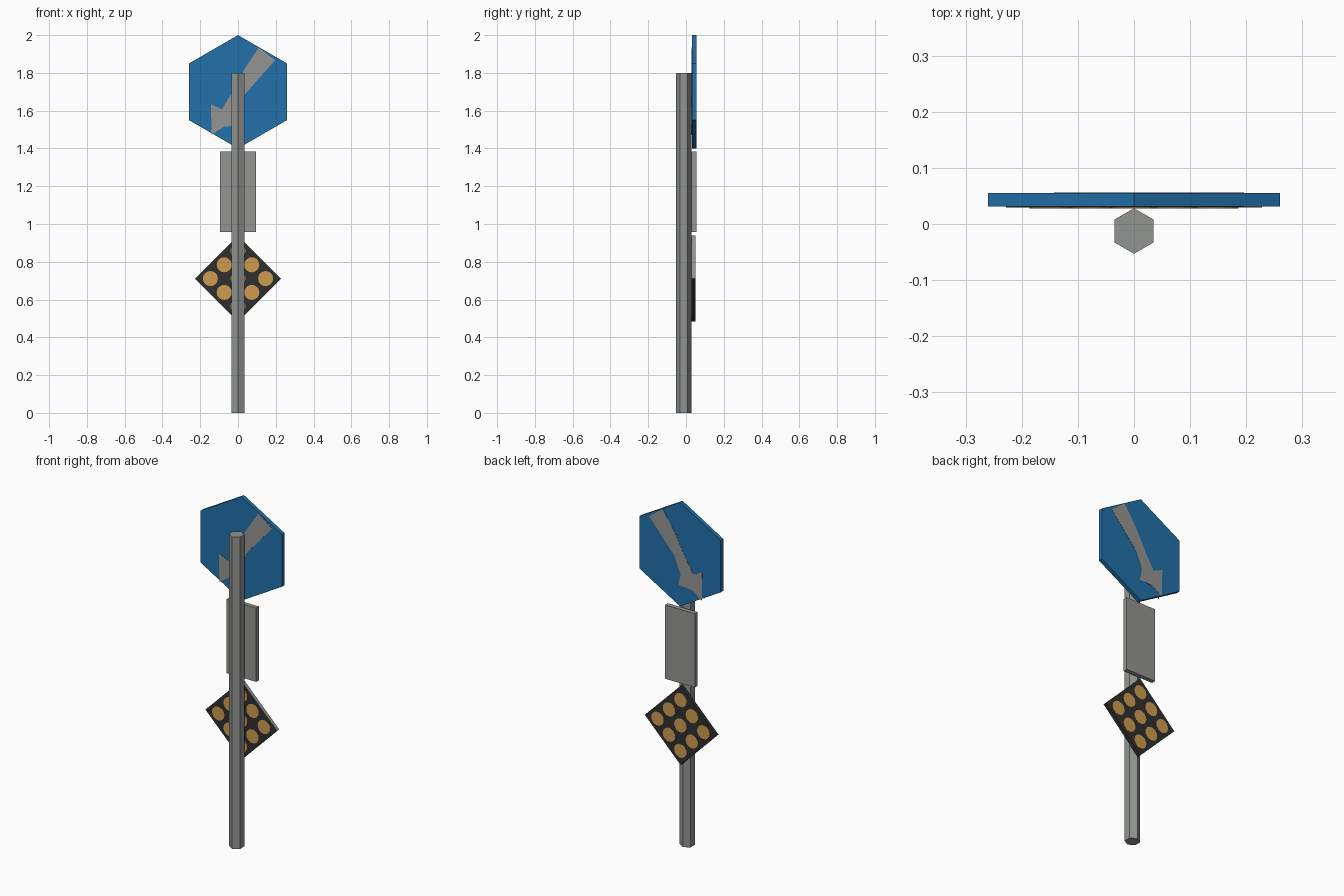
import bpy, bmesh, math
from mathutils import Vector

if "Cube" in bpy.data.objects:
    bpy.data.objects.remove(bpy.data.objects["Cube"])


def material(name, r, g, b):
    m = bpy.data.materials.new(name)
    m.diffuse_color = (r, g, b, 1)
    m.use_nodes = True
    m.node_tree.nodes["Principled BSDF"].inputs["Base Color"].default_value = m.diffuse_color
    return m


POLE = material("pole_grey", 0.29, 0.30, 0.285)
GREY = material("sign_grey", 0.30, 0.30, 0.295)
BLUE = material("sign_blue", 0.016, 0.16, 0.40)
DARK = material("charcoal", 0.028, 0.028, 0.03)
AMBER = material("amber", 0.62, 0.33, 0.08)


def prism(name, outline, low, high, mat, axis="y"):
    """Extrude a flat outline along y (points are x, z) or z (points are x, y)."""
    def at(p, h):
        return Vector((p[0], h, p[1])) if axis == "y" else Vector((p[0], p[1], h))
    bm = bmesh.new()
    a = [bm.verts.new(at(p, low)) for p in outline]
    b = [bm.verts.new(at(p, high)) for p in outline]
    bm.faces.new(a)
    bm.faces.new(b[::-1])
    n = len(outline)
    for i in range(n):
        j = (i + 1) % n
        bm.faces.new((a[i], b[i], b[j], a[j]))
    bmesh.ops.recalc_face_normals(bm, faces=bm.faces[:])
    mesh = bpy.data.meshes.new(name)
    bm.to_mesh(mesh)
    bm.free()
    mesh.materials.append(mat)
    obj = bpy.data.objects.new(name, mesh)
    bpy.context.collection.objects.link(obj)
    return obj


def ring(cx, cy, radius, sides):
    """Regular polygon with a corner pointing up."""
    return [(cx + radius * math.sin(2 * math.pi * i / sides),
             cy + radius * math.cos(2 * math.pi * i / sides)) for i in range(sides)]


def decals(name, outline, back, front_y, mat):
    """Thin painted plates on both faces of a sign."""
    for side, y in (("front", front_y), ("back", back)):
        prism(f"{name}_{side}", outline, y - 0.001, y + 0.001, mat)


# Hexagonal pole
prism("pole", ring(0, -0.0125, 0.0405, 6), 0, 1.8, POLE, axis="z")

# Blue hexagonal sign with a diagonal arrow
prism("hexagon_sign", ring(0, 1.70, 0.30, 6), 0.031, 0.055, BLUE)
arrow = [(0.11, 1.934), (0.196, 1.867), (0.037, 1.687), (-0.005, 1.585),
         (0.01, 1.522), (-0.075, 1.515), (-0.14, 1.472), (-0.143, 1.634),
         (-0.085, 1.607), (-0.037, 1.687), (0.037, 1.825)]
decals("arrow", arrow, 0.055, 0.031, GREY)

# Plain rectangular plate
prism("rectangle_sign", [(-0.095, 0.957), (0.095, 0.957), (0.095, 1.383), (-0.095, 1.383)],
      0.03, 0.055, GREY)

# Dark diamond sign; its upper right rim is bare grey
diamond = prism("diamond_sign", ring(0, 0.711, 0.228, 4), 0.029, 0.05, DARK)
diamond.data.materials.append(GREY)
for f in diamond.data.polygons:
    if f.normal.x > 0.5 and f.normal.z > 0.5:
        f.material_index = 1

# Three by three amber dots, turned 45 degrees
for i in (-1, 0, 1):
    for j in (-1, 0, 1):
        centre = ((i - j) * 0.073, 0.711 + (i + j) * 0.073)
        decals(f"dot_{i + 1}{j + 1}", ring(*centre, 0.04, 16), 0.05, 0.029, AMBER)
